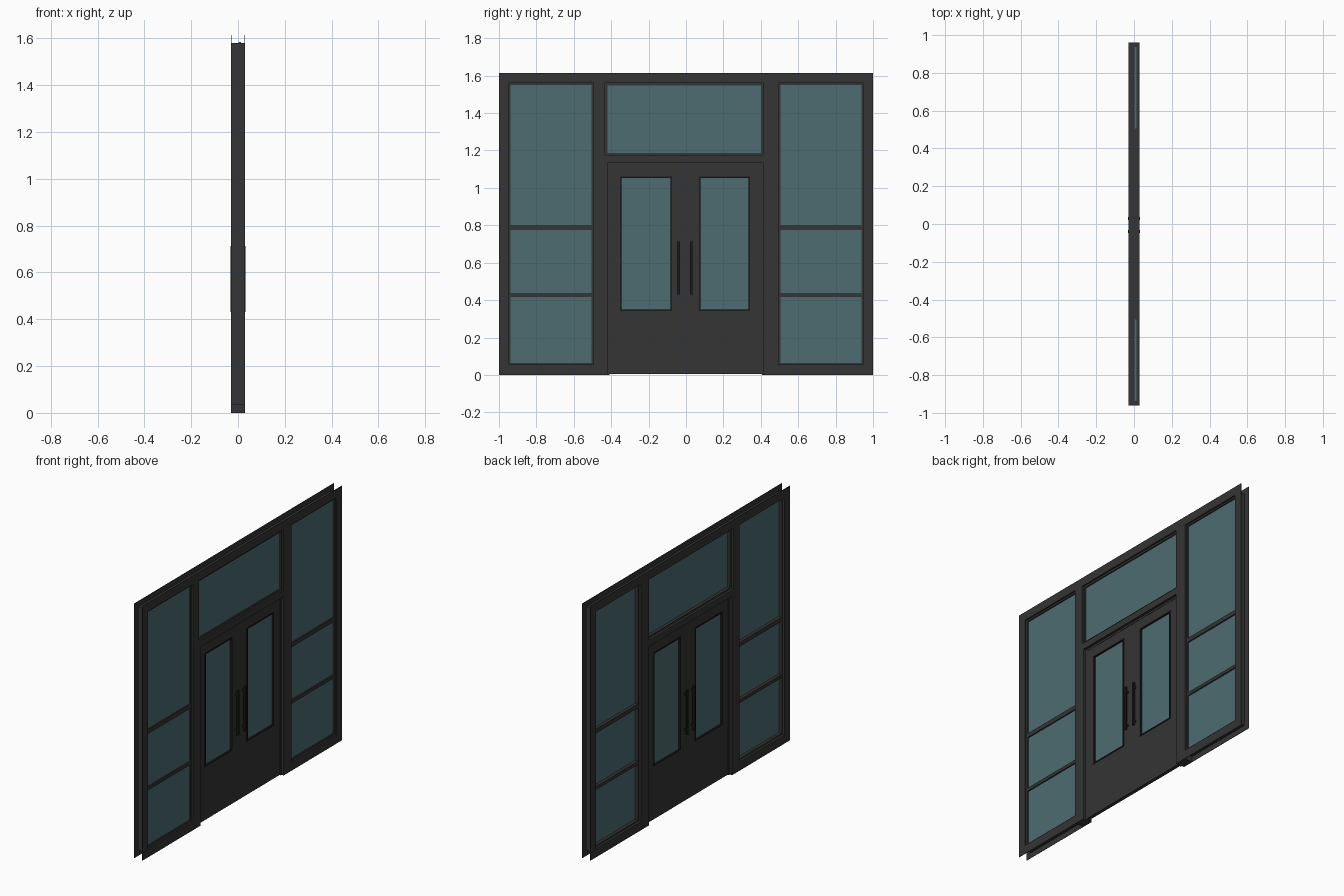
import bpy, bmesh

if "Cube" in bpy.data.objects:
    bpy.data.objects.remove(bpy.data.objects["Cube"])

def material(name, rgb):
    m = bpy.data.materials.new(name)
    m.diffuse_color = (*rgb, 1)
    m.use_nodes = True
    m.node_tree.nodes["Principled BSDF"].inputs["Base Color"].default_value = m.diffuse_color
    return m

FRAME = material("charcoal frame", (0.035, 0.035, 0.035))
GLASS = material("teal glass", (0.072, 0.15, 0.16))
METAL = material("black handle", (0.012, 0.012, 0.012))

def panel(name, x0, x1, rect, holes=(), mat=FRAME):
    """Slab in the y-z plane from x0 to x1; rect and holes are (y0, y1, z0, z1)."""
    rects = [rect, *holes]
    ys = sorted({v for r in rects for v in r[:2] if rect[0] <= v <= rect[1]})
    zs = sorted({v for r in rects for v in r[2:] if rect[2] <= v <= rect[3]})
    bm = bmesh.new()
    for a, b in zip(ys, ys[1:]):
        for c, d in zip(zs, zs[1:]):
            y, z = (a + b) / 2, (c + d) / 2
            if any(h[0] < y < h[1] and h[2] < z < h[3] for h in holes):
                continue
            bm.faces.new([bm.verts.new((x0, *p)) for p in ((a, c), (b, c), (b, d), (a, d))])
    bmesh.ops.remove_doubles(bm, verts=bm.verts, dist=1e-5)
    ext = bmesh.ops.extrude_face_region(bm, geom=bm.faces[:], use_keep_orig=True)
    moved = [g for g in ext["geom"] if isinstance(g, bmesh.types.BMVert)]
    bmesh.ops.translate(bm, verts=moved, vec=(x1 - x0, 0, 0))
    bmesh.ops.recalc_face_normals(bm, faces=bm.faces)
    me = bpy.data.meshes.new(name)
    bm.to_mesh(me)
    bm.free()
    me.materials.append(mat)
    ob = bpy.data.objects.new(name, me)
    bpy.context.collection.objects.link(ob)
    return ob

def inset(r, d):
    return (r[0] + d, r[1] - d, r[2] + d, r[3] - d)

LEFT = (-0.947, -0.495, 0.055, 1.56)
RIGHT = (0.495, 0.947, 0.055, 1.56)
TRANSOM = (-0.432, 0.412, 1.175, 1.56)
DOOR = (-0.42, 0.415, -0.1, 1.134)
openings = [LEFT, RIGHT, TRANSOM, DOOR]

# Thin casing sheets on both faces, wider than the frame body
for s, side in ((1, "front"), (-1, "rear")):
    panel(side + "_casing", s * 0.028, s * 0.03, (-1, 1, 0, 1.615), openings)

# Frame body between the casings, raised off the floor under the side windows
feet = [(-2, -0.49, -0.1, 0.035), (0.49, 2, -0.1, 0.035)]
panel("frame_body", -0.028, 0.028, (-0.962, 0.962, 0, 1.58), openings + feet)

# Side windows with two crossbars each
for name, r in (("left", LEFT), ("right", RIGHT)):
    i = inset(r, 0.01)
    lights = [(i[0], i[1], a, b) for a, b in ((i[2], 0.417), (0.438, 0.775), (0.802, i[3]))]
    panel(name + "_window_sash", -0.016, 0.02, r, lights)
    panel(name + "_window_glass", 0.003, 0.012, (i[0], i[1], i[2], 1.584), mat=GLASS)

# Window above the door
i = inset(TRANSOM, 0.012)
panel("transom_sash", -0.016, 0.02, TRANSOM, [i])
panel("transom_glass", 0.003, 0.012, i, mat=GLASS)

# Door stop lining the opening
panel("door_stop", -0.014, 0.014, (-0.42, 0.415, 0, 1.134), [(-0.408, 0.406, -0.1, 1.122)])

# Two door leaves, each with a tall glass light and a bead around it
for name, y0, y1, g0, g1 in (("left", -0.408, -0.004, -0.348, -0.08),
                             ("right", -0.004, 0.406, 0.073, 0.337)):
    light = (g0, g1, 0.345, 1.058)
    panel(name + "_door_leaf", -0.01, 0.012, (y0, y1, 0.004, 1.122), [light])
    panel(name + "_door_bead", -0.013, 0.015, inset(light, -0.004), [inset(light, 0.004)], METAL)
    panel(name + "_door_glass", -0.003, 0.004, light, mat=GLASS)

# Pull handles with two standoffs on both faces
for s, side in ((1, "front"), (-1, "rear")):
    for y in (-0.040, 0.029):
        panel(side + "_handle_bar", s * 0.024, s * 0.033, (y - 0.007, y + 0.007, 0.43, 0.713), mat=METAL)
        for z in (0.46, 0.683):
            panel(side + "_handle_standoff", s * 0.008, s * 0.026,
                  (y - 0.005, y + 0.005, z - 0.006, z + 0.006), mat=METAL)
